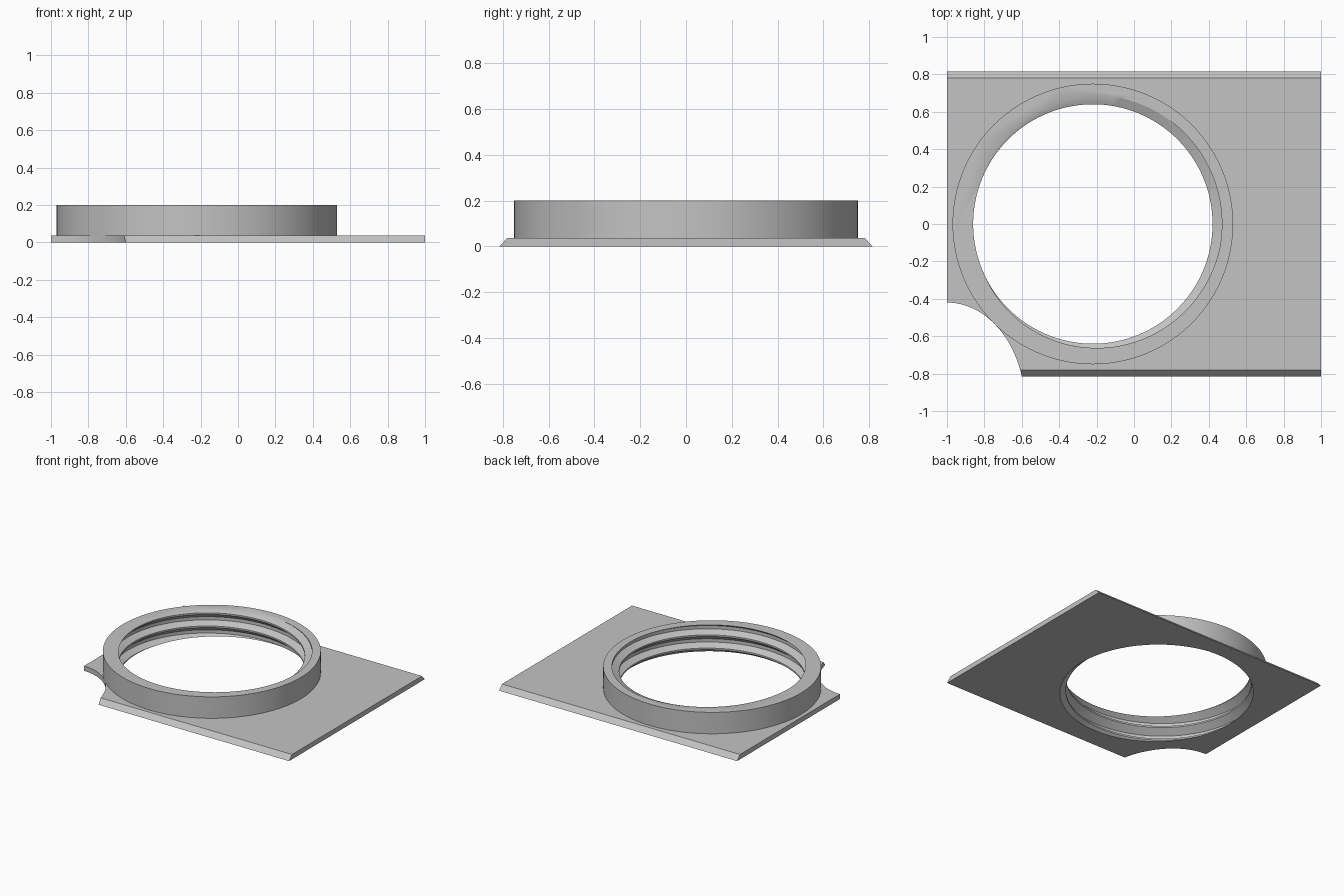
import bpy, bmesh, math

cube = bpy.data.objects.get("Cube")
if cube:
    bpy.data.objects.remove(cube, do_unlink=True)

CX = -0.22            # ring axis
TOP = 0.2             # ring top
PLATE = 0.037         # plate thickness
PITCH = 0.1
SEG = 144

grey = bpy.data.materials.new("plain_grey")
grey.use_nodes = True
colour = (0.55, 0.55, 0.55, 1)
grey.diffuse_color = colour
grey.node_tree.nodes["Principled BSDF"].inputs["Base Color"].default_value = colour


def finish(name, bm):
    bmesh.ops.recalc_face_normals(bm, faces=bm.faces[:])
    mesh = bpy.data.meshes.new(name)
    bm.to_mesh(mesh)
    bm.free()
    mesh.materials.append(grey)
    obj = bpy.data.objects.new(name, mesh)
    bpy.context.collection.objects.link(obj)
    return obj


def prism(name, outline, axis, depth):
    """Extrude a closed outline of 3D points along one axis."""
    bm = bmesh.new()
    face = bm.faces.new([bm.verts.new(p) for p in outline])
    new = bmesh.ops.extrude_face_region(bm, geom=[face])["geom"]
    move = [0, 0, 0]
    move[axis] = depth
    bmesh.ops.translate(bm, vec=move, verts=[v for v in new if isinstance(v, bmesh.types.BMVert)])
    return finish(name, bm)


def ellipse(cx, cy, rx, ry, z):
    turn = [2 * math.pi * i / SEG for i in range(SEG)]
    return [(cx + rx * math.cos(a), cy + ry * math.sin(a), z) for a in turn]


def combine(target, other, operation):
    mod = target.modifiers.new("combine", "BOOLEAN")
    mod.operation = operation
    mod.solver = "EXACT"
    mod.object = other
    other.hide_render = True
    bpy.ops.object.select_all(action="DESELECT")
    bpy.context.view_layer.objects.active = target
    target.select_set(True)
    bpy.ops.object.modifier_apply(modifier=mod.name)
    bpy.data.objects.remove(other, do_unlink=True)


# Thread profile: fraction of one turn against radius
THREAD = [(-0.03, 0.69), (0.22, 0.69), (0.45, 0.64), (0.57, 0.64), (0.97, 0.69)]


def thread_radius(q):
    q = (q + 0.03) % 1 - 0.03
    for (q0, r0), (q1, r1) in zip(THREAD, THREAD[1:]):
        if q <= q1:
            return r0 + (r1 - r0) * (q - q0) / (q1 - q0)
    return THREAD[-1][1]


def thread_plug(low, high):
    """Helical plug whose rows follow the thread edges, clamped at both ends."""
    bm = bmesh.new()
    stops = [n + q for n in range(-3, 6) for q, r in THREAD[:-1]]
    columns = []
    for i in range(SEG + 1):
        turn = i / SEG
        a = 2 * math.pi * (i % SEG) / SEG
        column = []
        for stop in stops:
            z = min(max(TOP + PITCH * (turn - stop), low), high)
            r = thread_radius(turn - (z - TOP) / PITCH)
            column.append(bm.verts.new((CX + r * math.cos(a), r * math.sin(a), z)))
        columns.append(column)
    for c0, c1 in zip(columns, columns[1:]):
        for k in range(len(stops) - 1):
            bm.faces.new((c0[k], c1[k], c1[k + 1], c0[k + 1]))
    bmesh.ops.remove_doubles(bm, verts=bm.verts[:], dist=0.00002)
    bmesh.ops.holes_fill(bm, edges=[e for e in bm.edges if e.is_boundary], sides=0)
    bmesh.ops.triangulate(bm, faces=bm.faces[:])
    return finish("thread_cutter", bm)


# Base plate with sloping front and back edges
section = [(-1, -0.815, 0), (-1, 0.815, 0), (-1, 0.78, PLATE), (-1, -0.78, PLATE)]
plate = prism("threaded_plate", section, 0, 2)

# Rounded notch in the front corner
notch = prism("notch_cutter", ellipse(-1, -0.97, 0.417, 0.55, -0.1), 2, 0.3)
combine(plate, notch, "DIFFERENCE")

# Raised collar
collar = prism("collar", ellipse(CX, 0, 0.75, 0.75, PLATE - 0.002), 2, TOP - PLATE + 0.002)
combine(plate, collar, "UNION")

# Threaded bore through collar and plate
combine(plate, thread_plug(-0.04, 0.24), "DIFFERENCE")

bpy.ops.object.select_all(action="DESELECT")
plate.select_set(True)
bpy.context.view_layer.objects.active = plate
bpy.ops.object.shade_smooth_by_angle(angle=math.radians(25))
